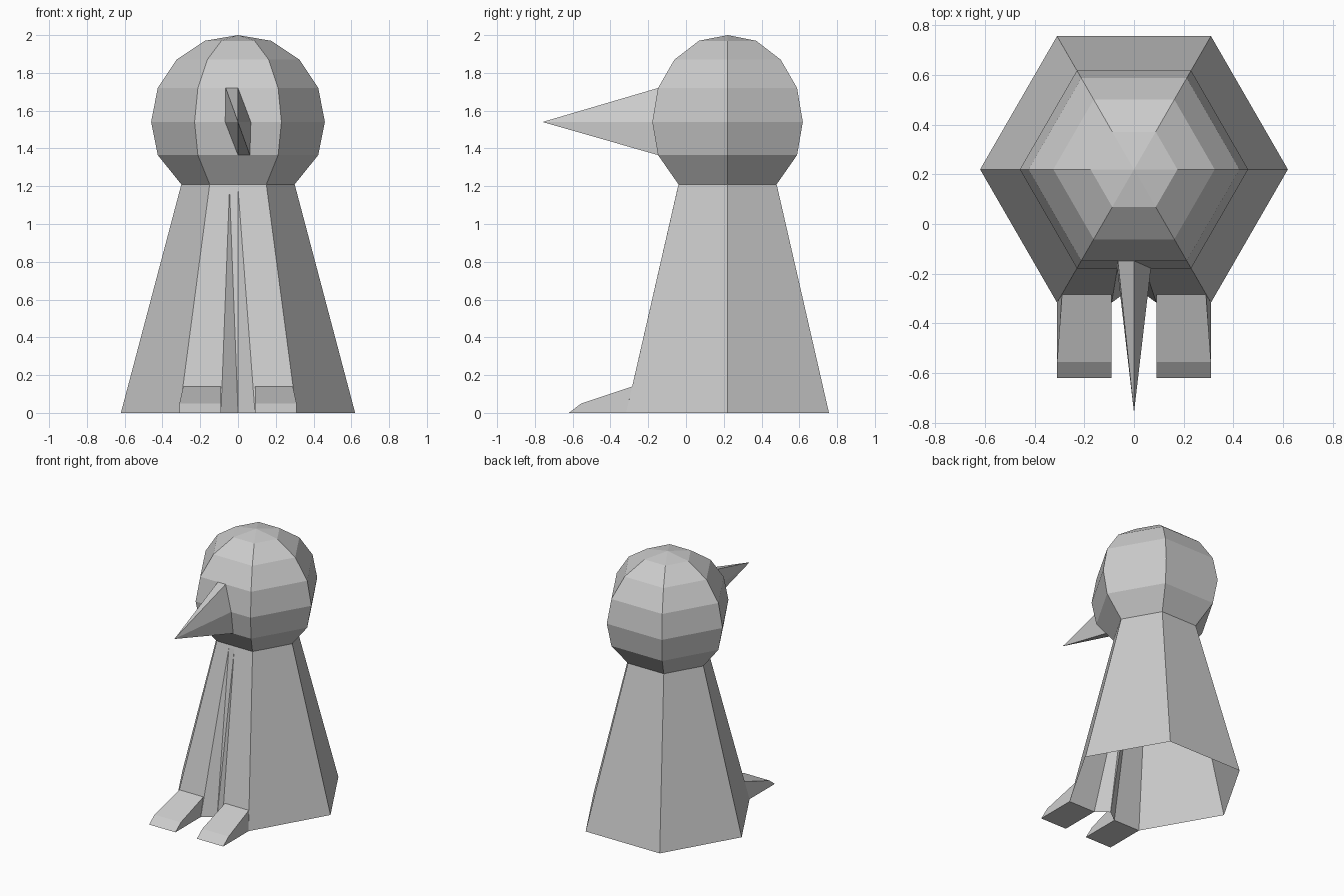
import bpy, bmesh, math

if "Cube" in bpy.data.objects:
    bpy.data.objects.remove(bpy.data.objects["Cube"])

CY = 0.22  # y of the vertical axis shared by body and head


def make(name, verts, faces):
    mesh = bpy.data.meshes.new(name)
    mesh.from_pydata(verts, [], faces)
    bm = bmesh.new()
    bm.from_mesh(mesh)
    bmesh.ops.recalc_face_normals(bm, faces=bm.faces)
    bm.to_mesh(mesh)
    bm.free()
    obj = bpy.data.objects.new(name, mesh)
    bpy.context.collection.objects.link(obj)
    return obj


def hex_ring(r, z):
    # corner 0 and 1 bound the front side
    return [(r * math.cos(math.radians(240 + 60 * i)),
             CY + r * math.sin(math.radians(240 + 60 * i)), z) for i in range(6)]


def side(a, b, i):
    j = (i + 1) % 6
    return (a + i, a + j, b + j, b + i)


def front_y(z):
    # depth of the sloping front side of the body
    return -0.317 + (0.277 / 1.21) * z


# Body: open hexagonal frustum with a folded groove down the front
verts = hex_ring(0.62, 0) + hex_ring(0.30, 1.21)
faces = [side(0, 6, i) for i in range(1, 6)]
verts += [(-0.09, front_y(0), 0), (-0.045, front_y(1.19), 1.19),
          (0, front_y(1.19), 1.19), (0.09, front_y(0), 0), (0, -0.25, 0)]
faces += [(0, 12, 13, 14, 15, 1, 7, 6),
          (12, 16, 13), (13, 16, 14), (14, 16, 15)]
make("body", verts, faces)

# Head: six-sided dome, open where it meets the neck
profile = [(0.30, 1.21), (0.425, 1.365), (0.46, 1.54),
           (0.425, 1.72), (0.325, 1.87), (0.175, 1.97)]
verts, faces = [], []
for k, (r, z) in enumerate(profile):
    verts += hex_ring(r, z)
    if k:
        faces += [side(6 * (k - 1), 6 * k, i) for i in range(6)]
top = len(verts)
verts.append((0, CY, 2.0))
faces += [(top - 6 + i, top - 6 + (i + 1) % 6, top) for i in range(6)]
make("head", verts, faces)

# Beak: six-sided spike with a skewed base lying on the face
upper, middle = CY - 0.425 * 0.866, CY - 0.46 * 0.866
verts = [(-0.065, upper, 1.72), (0, upper, 1.72), (0.068, middle, 1.54),
         (0.063, upper, 1.365), (0, upper, 1.365), (-0.068, middle, 1.54),
         (0, -0.76, 1.54)]
make("beak", verts, [(i, (i + 1) % 6, 6) for i in range(6)])

# Feet: wedges reaching forward from the front of the body
# each profile point: y, z, outer x
foot = [(-0.62, 0, 0.31), (-0.555, 0.05, 0.31),
        (front_y(0.14), 0.14, 0.29), (front_y(0), 0, 0.31)]
for name, s in (("left_foot", -1), ("right_foot", 1)):
    verts = [(s * 0.09, y, z) for y, z, _ in foot] + [(s * x, y, z) for y, z, x in foot]
    faces = [(0, 1, 2, 3), (4, 5, 6, 7)]
    faces += [(i, (i + 1) % 4, 4 + (i + 1) % 4, 4 + i) for i in range(4)]
    make(name, verts, faces)
